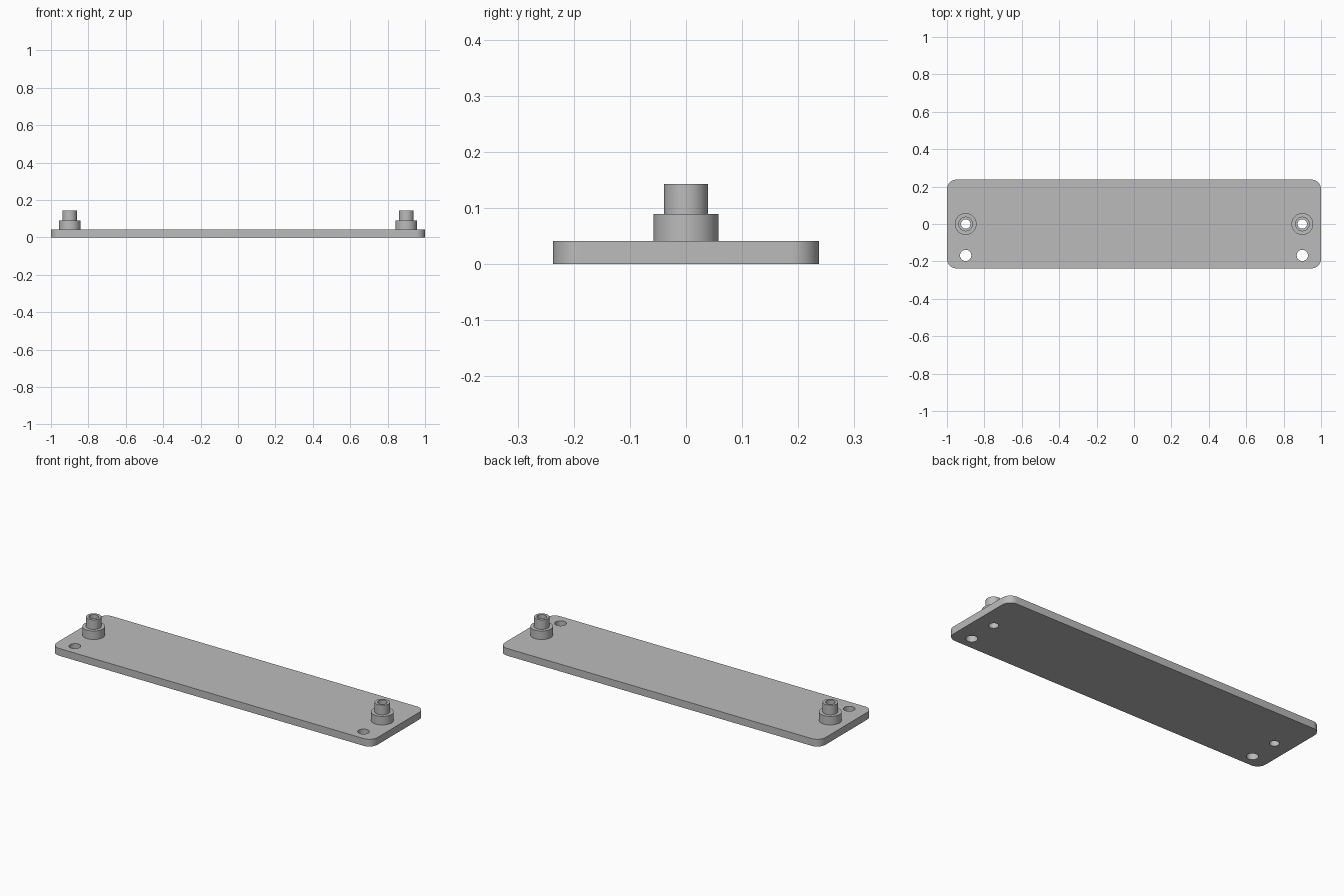
import bpy, bmesh
from math import sin, cos, pi, radians

cube = bpy.data.objects.get("Cube")
if cube:
    bpy.data.objects.remove(cube, do_unlink=True)

HALF_X, HALF_Y, THICK, CORNER = 1.0, 0.237, 0.041, 0.05
POST_X, HOLE_Y = 0.9, -0.168
BORE, HOLE = 0.025, 0.03
SEG = 48

grey = bpy.data.materials.new("plain grey")
grey.use_nodes = True
color = (0.5, 0.5, 0.5, 1)
grey.diffuse_color = color
grey.node_tree.nodes["Principled BSDF"].inputs["Base Color"].default_value = color


def finish(bm, name):
    bmesh.ops.recalc_face_normals(bm, faces=bm.faces)
    mesh = bpy.data.meshes.new(name)
    bm.to_mesh(mesh)
    bm.free()
    mesh.materials.append(grey)
    obj = bpy.data.objects.new(name, mesh)
    bpy.context.collection.objects.link(obj)
    bpy.ops.object.select_all(action='DESELECT')
    obj.select_set(True)
    bpy.context.view_layer.objects.active = obj
    bpy.ops.object.shade_smooth_by_angle(angle=radians(30))
    return obj


def arc(cx, cy, r, start, sweep, count):
    return [(cx + r * cos(start + sweep * i / count),
             cy + r * sin(start + sweep * i / count)) for i in range(count + 1)]


def add_loop(bm, points):
    verts = [bm.verts.new((x, y, 0)) for x, y in points]
    return [bm.edges.new((v, verts[i - 1])) for i, v in enumerate(verts)]


# Rounded base plate with four through holes
bm = bmesh.new()
outline = []
for i, (sx, sy) in enumerate([(1, 1), (-1, 1), (-1, -1), (1, -1)]):
    outline += arc(sx * (HALF_X - CORNER), sy * (HALF_Y - CORNER),
                   CORNER, i * pi / 2, pi / 2, 12)
edges = add_loop(bm, outline)
for side in (-1, 1):
    for y, r in ((0, BORE), (HOLE_Y, HOLE)):
        edges += add_loop(bm, arc(side * POST_X, y, r, 0, 2 * pi, SEG)[:-1])
bmesh.ops.triangle_fill(bm, edges=edges, use_beauty=True, normal=(0, 0, 1))
top = bmesh.ops.extrude_face_region(bm, geom=bm.faces[:])
bmesh.ops.translate(bm, vec=(0, 0, THICK),
                    verts=[g for g in top["geom"] if isinstance(g, bmesh.types.BMVert)])
finish(bm, "base_plate")

# Stepped hollow posts, turned from a profile of radius and height
profile = [(BORE, THICK), (0.058, THICK), (0.058, 0.089),
           (0.039, 0.089), (0.039, 0.143), (BORE, 0.143)]
for name, side in (("left_post", 1), ("right_post", -1)):
    bm = bmesh.new()
    verts = [bm.verts.new((r, 0, z)) for r, z in profile]
    ring = [bm.edges.new((v, verts[i - 1])) for i, v in enumerate(verts)]
    bmesh.ops.spin(bm, geom=verts + ring, cent=(0, 0, 0), axis=(0, 0, 1),
                   angle=2 * pi, steps=SEG, use_merge=True)
    bmesh.ops.remove_doubles(bm, verts=bm.verts, dist=1e-5)
    finish(bm, name).location.x = side * POST_X
